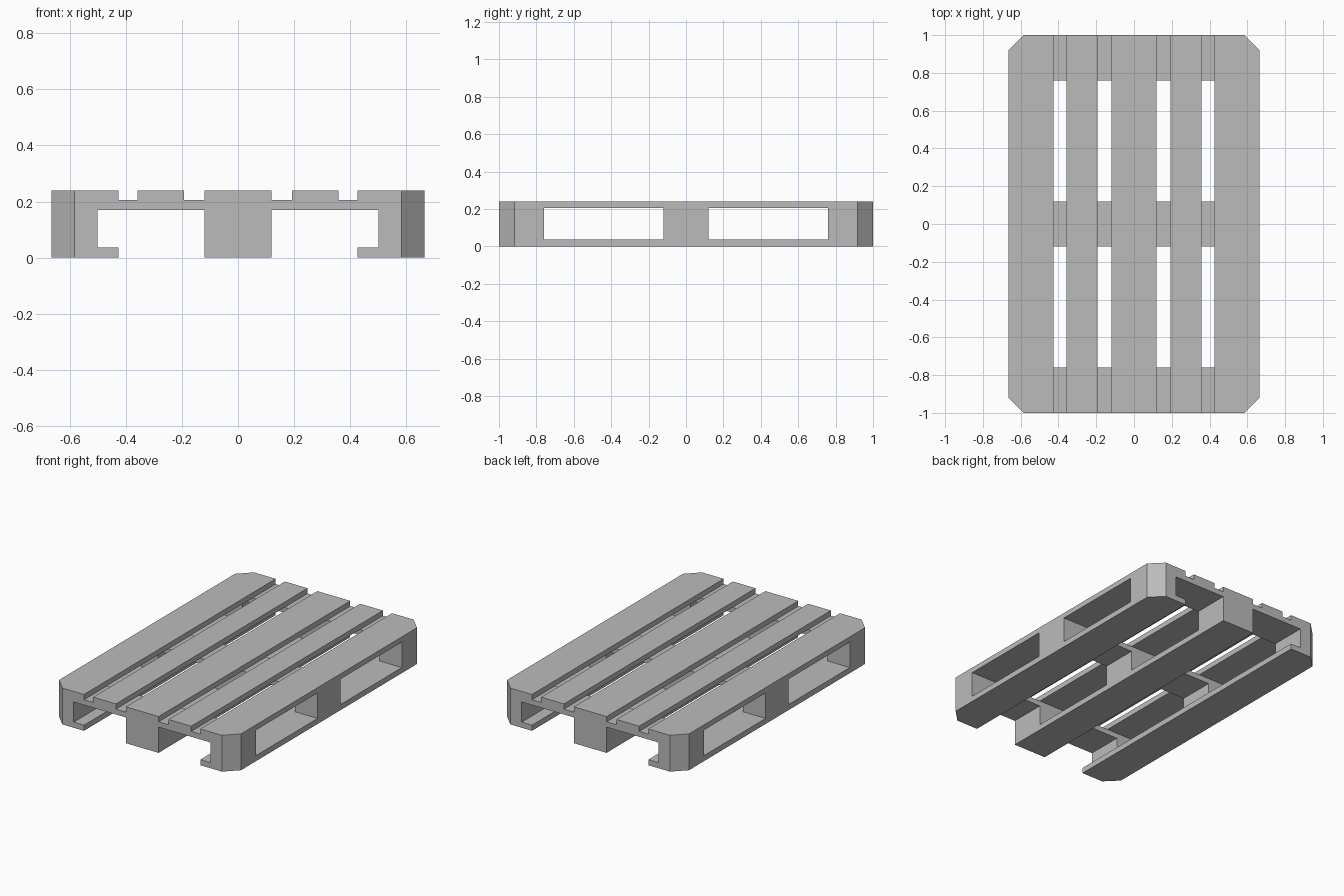
import bpy
import bmesh
from mathutils import Matrix, Vector

cube = bpy.data.objects.get("Cube")
if cube:
    bpy.data.objects.remove(cube, do_unlink=True)

# Overall size and layer heights
HALF_W, HALF_L, CHAMFER = 0.665, 1.0, 0.082
BASE, BLOCK_TOP, CROSS_TOP, TOP = 0.037, 0.17, 0.205, 0.24

grey = bpy.data.materials.new("plain grey")
grey.use_nodes = True
colour = (0.5, 0.5, 0.5, 1)
grey.diffuse_color = colour
grey.node_tree.nodes["Principled BSDF"].inputs["Base Color"].default_value = colour


def board(name, xs, ys, zs):
    """Box spanning three ranges, trimmed by the chamfered pallet corners."""
    spans = (xs, ys, zs)
    centre = Vector([(a + b) / 2 for a, b in spans])
    size = Vector([b - a for a, b in spans])
    bm = bmesh.new()
    bmesh.ops.create_cube(bm, size=1, matrix=Matrix.LocRotScale(centre, None, size))
    for sx in (-1, 1):
        for sy in (-1, 1):
            point = Vector((sx * HALF_W, sy * (HALF_L - CHAMFER), 0))
            cut = bmesh.ops.bisect_plane(
                bm, geom=bm.verts[:] + bm.edges[:] + bm.faces[:],
                plane_co=point, plane_no=(sx, sy, 0), clear_outer=True)
            edges = [e for e in cut["geom_cut"] if isinstance(e, bmesh.types.BMEdge)]
            if edges:
                bmesh.ops.holes_fill(bm, edges=edges)
    bmesh.ops.recalc_face_normals(bm, faces=bm.faces)
    mesh = bpy.data.meshes.new(name)
    bm.to_mesh(mesh)
    bm.free()
    mesh.materials.append(grey)
    bpy.context.collection.objects.link(bpy.data.objects.new(name, mesh))


full_length = (-HALF_L, HALF_L)
columns = {"right": (-HALF_W, -0.425), "centre": (-0.12, 0.12), "left": (0.425, HALF_W)}
block_columns = {"right": (-HALF_W, -0.5), "centre": (-0.12, 0.12), "left": (0.5, HALF_W)}
rows = {"front": (-HALF_L, -0.76), "middle": (-0.12, 0.12), "back": (0.76, HALF_L)}

# Wide runners below and wide deck boards above
for side, xs in columns.items():
    board(side + "_runner", xs, full_length, (0, BASE))
    board(side + "_deck_board", xs, full_length, (CROSS_TOP, TOP))

# Narrow deck boards between the wide ones
board("right_narrow_deck_board", (-0.358, -0.192), full_length, (CROSS_TOP, TOP))
board("left_narrow_deck_board", (0.192, 0.358), full_length, (CROSS_TOP, TOP))

# Cross boards, each resting on three spacer blocks
for row, ys in rows.items():
    board(row + "_cross_board", (-HALF_W, HALF_W), ys, (BLOCK_TOP, CROSS_TOP))
    for side, xs in block_columns.items():
        board(f"{row}_{side}_block", xs, ys, (BASE, BLOCK_TOP))
